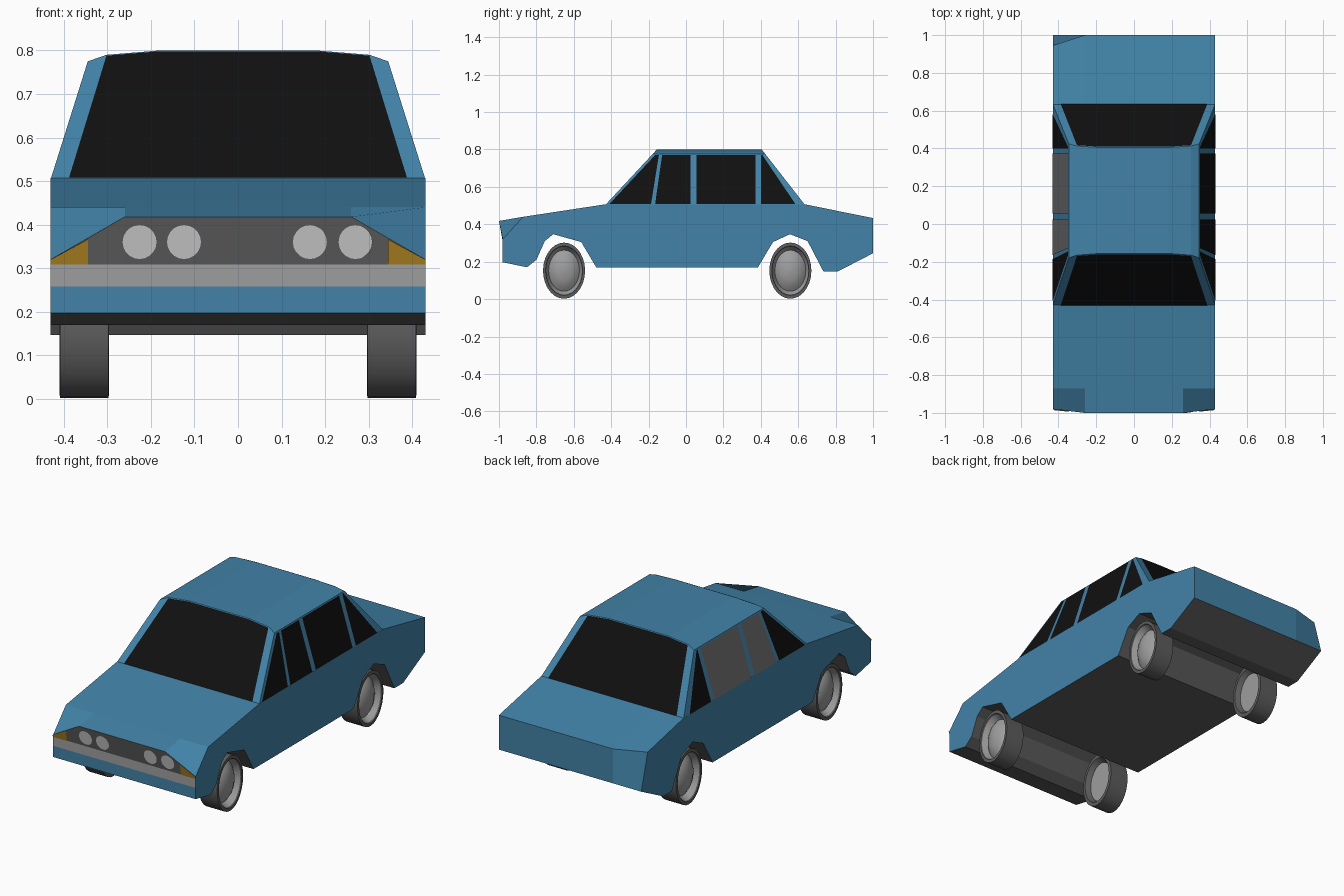
import bpy
import bmesh
from math import cos, sin, pi
from mathutils import Vector

default_cube = bpy.data.objects.get("Cube")
if default_cube:
    bpy.data.objects.remove(default_cube, do_unlink=True)


def material(name, red, green, blue):
    mat = bpy.data.materials.new(name)
    mat.use_nodes = True
    colour = (red, green, blue, 1)
    mat.diffuse_color = colour
    shader = mat.node_tree.nodes["Principled BSDF"]
    shader.inputs["Base Color"].default_value = colour
    shader.inputs["Roughness"].default_value = 0.6
    return mat


paint = material("blue paint", 0.054, 0.225, 0.39)
glass = material("black glass", 0.005, 0.005, 0.005)
dark = material("dark grey", 0.11, 0.11, 0.11)
metal = material("light grey metal", 0.34, 0.34, 0.34)
lamp = material("pale lamp", 0.62, 0.62, 0.62)
amber = material("amber", 0.42, 0.22, 0.015)
lining = material("interior grey", 0.15, 0.15, 0.15)


def build(name, verts, faces, materials, indices=None, outward=None):
    """Make an object; flat plates are turned towards the outward direction."""
    mesh = bpy.data.meshes.new(name)
    mesh.from_pydata(verts, [], faces)
    for mat in materials:
        mesh.materials.append(mat)
    if indices:
        mesh.polygons.foreach_set("material_index", indices)
    bm = bmesh.new()
    bm.from_mesh(mesh)
    if outward:
        for face in bm.faces:
            face.normal_update()
            if face.normal.dot(Vector(outward)) < 0:
                face.normal_flip()
    else:
        bmesh.ops.recalc_face_normals(bm, faces=bm.faces)
    bm.to_mesh(mesh)
    bm.free()
    obj = bpy.data.objects.new(name, mesh)
    bpy.context.collection.objects.link(obj)
    return obj


# Body: one side profile (y, z) repeated across the width
underside = [(1, 0.245), (0.81, 0.147), (0.735, 0.147), (0.65, 0.31),
             (0.556, 0.347), (0.465, 0.305), (0.385, 0.17), (-0.48, 0.17),
             (-0.56, 0.305), (-0.71, 0.347), (-0.755, 0.31), (-0.8, 0.21),
             (-0.85, 0.17)]
nose = [(-0.98, 0.197), (-0.98, 0.258), (-0.98, 0.308)]
deck = [(-0.87, 0.44), (-0.43, 0.507), (0.635, 0.507), (1, 0.433)]
half_width = 0.43
stations = [-half_width, -0.26, 0.26, half_width]


def section(x):
    tip = (-0.98, 0.32) if abs(x) == half_width else (-1, 0.418)
    points = underside + nose + [tip] + deck
    if x == -half_width:
        points[-1] = (0.945, 0.44)  # dented rear corner
    return [(x, y, z) for y, z in points]


verts = [v for x in stations for v in section(x)]
count = len(verts) // len(stations)
faces, indices = [], []
for s in range(len(stations) - 1):
    for i in range(count):
        j = (i + 1) % count
        a, b = s * count, (s + 1) * count
        faces.append((a + i, a + j, b + j, b + i))
        step = i - len(underside)
        # Dark floor and grille, metal bumper, blue elsewhere
        indices.append(1 if step < 0 or step == 2 else 2 if step == 1 else 0)
faces += [tuple(range(count)), tuple(range(3 * count, 4 * count))]
indices += [0, 0]
build("body", verts, faces, [paint, dark, metal], indices)

# Cabin: leaning pillars under a slightly crowned roof
belt = 0.505


def front_y(z):
    return -0.43 + 0.93 * (z - belt)


def back_y(z):
    return 0.635 - 0.78 * (z - belt)


def side_x(z):
    return half_width - 0.315 * (z - belt)


half_arch = [(half_width, belt), (0.345, 0.775), (0.302, 0.79), (0.18, 0.8)]
arch = half_arch + [(-x, z) for x, z in reversed(half_arch)]
n = len(arch)
verts = [(x, front_y(z), z) for x, z in arch] + [(x, back_y(z), z) for x, z in arch]
faces = [tuple(range(n)), tuple(range(n, 2 * n))]
faces += [(i, i + 1, n + i + 1, n + i) for i in range(n - 1)]
build("cabin", verts, faces, [paint])

# Windscreen and rear window
half_pane = [(0.388, 0.508), (0.302, 0.788), (0.18, 0.798)]
pane = half_pane + [(-x, z) for x, z in reversed(half_pane)]
gap = 0.003
for name, lean, sign in (("windscreen", front_y, -1), ("rear_window", back_y, 1)):
    build(name, [(x, lean(z) + sign * gap, z) for x, z in pane],
          [tuple(range(len(pane)))], [glass], outward=(0, sign, 0))

# Side windows, as (y, z) outlines
sill, top = 0.508, 0.77
side_windows = {
    "front_quarter_window": [(-0.41, sill), (-0.187, sill), (-0.145, top), (-0.165, top)],
    "front_door_window": [(-0.165, sill), (0.025, sill), (0.025, top), (-0.128, top)],
    "rear_door_window": [(0.055, sill), (0.372, sill), (0.372, top), (0.055, top)],
    "rear_quarter_window": [(0.4, sill), (0.585, sill), (0.408, top), (0.4, top)],
}
for side, label in ((1, "left"), (-1, "right")):
    for name, outline in side_windows.items():
        bare = side < 0 and "door" in name
        build(label + "_" + name,
              [(side * (side_x(z) + gap), y, z) for y, z in outline],
              [tuple(range(len(outline)))], [lining if bare else glass],
              outward=(side, 0, 0))


# Lamps on the leaning grille
def grille_plate(name, outline, mat):
    build(name, [(x, -0.98 - 0.185 * (z - 0.308) - gap, z) for x, z in outline],
          [tuple(range(len(outline)))], [mat], outward=(0, -1, 0))


for k, x in enumerate((-0.226, -0.124, 0.165, 0.27)):
    ring = [2 * pi * i / 20 for i in range(20)]
    grille_plate("headlight_" + str(k + 1),
                 [(x + 0.039 * cos(t), 0.36 + 0.039 * sin(t)) for t in ring], lamp)
for side, label in ((1, "left"), (-1, "right")):
    corner = [(0.345, 0.308), (half_width, 0.308), (half_width, 0.32), (0.345, 0.366)]
    grille_plate(label + "_indicator", [(side * x, z) for x, z in corner], amber)

# Wheels: lathed (offset, radius) profile, slightly narrow front to back
tread = [(0.055, 0.004), (0.051, 0.05), (0.038, 0.085), (0.02, 0.11),
         (0.05, 0.128), (0.057, 0.132), (0.056, 0.15), (-0.056, 0.15),
         (-0.057, 0.128), (-0.03, 0.11), (-0.03, 0.004)]
band_slots = [1, 1, 1, 1, 0, 0, 0, 0, 0, 1]
segments = 28


def wheel(name, side, centre_y):
    verts, faces, indices = [], [], []
    for offset, radius in tread:
        for i in range(segments):
            t = 2 * pi * i / segments
            verts.append((side * (0.353 + offset),
                          centre_y + 0.75 * radius * cos(t),
                          0.152 + radius * sin(t)))
    for r, slot in enumerate(band_slots):
        for i in range(segments):
            j = (i + 1) % segments
            a, b = r * segments, (r + 1) * segments
            faces.append((a + i, a + j, b + j, b + i))
            indices.append(slot)
    last = len(band_slots) * segments
    faces += [tuple(range(segments)), tuple(range(last, last + segments))]
    indices += [1, 1]
    obj = build(name, verts, faces, [dark, metal], indices)
    bpy.ops.object.select_all(action="DESELECT")
    obj.select_set(True)
    bpy.context.view_layer.objects.active = obj
    bpy.ops.object.shade_smooth_by_angle(angle=pi / 5)


for side, label in ((1, "left"), (-1, "right")):
    wheel("front_" + label + "_wheel", side, -0.652)
    wheel("rear_" + label + "_wheel", side, 0.558)
